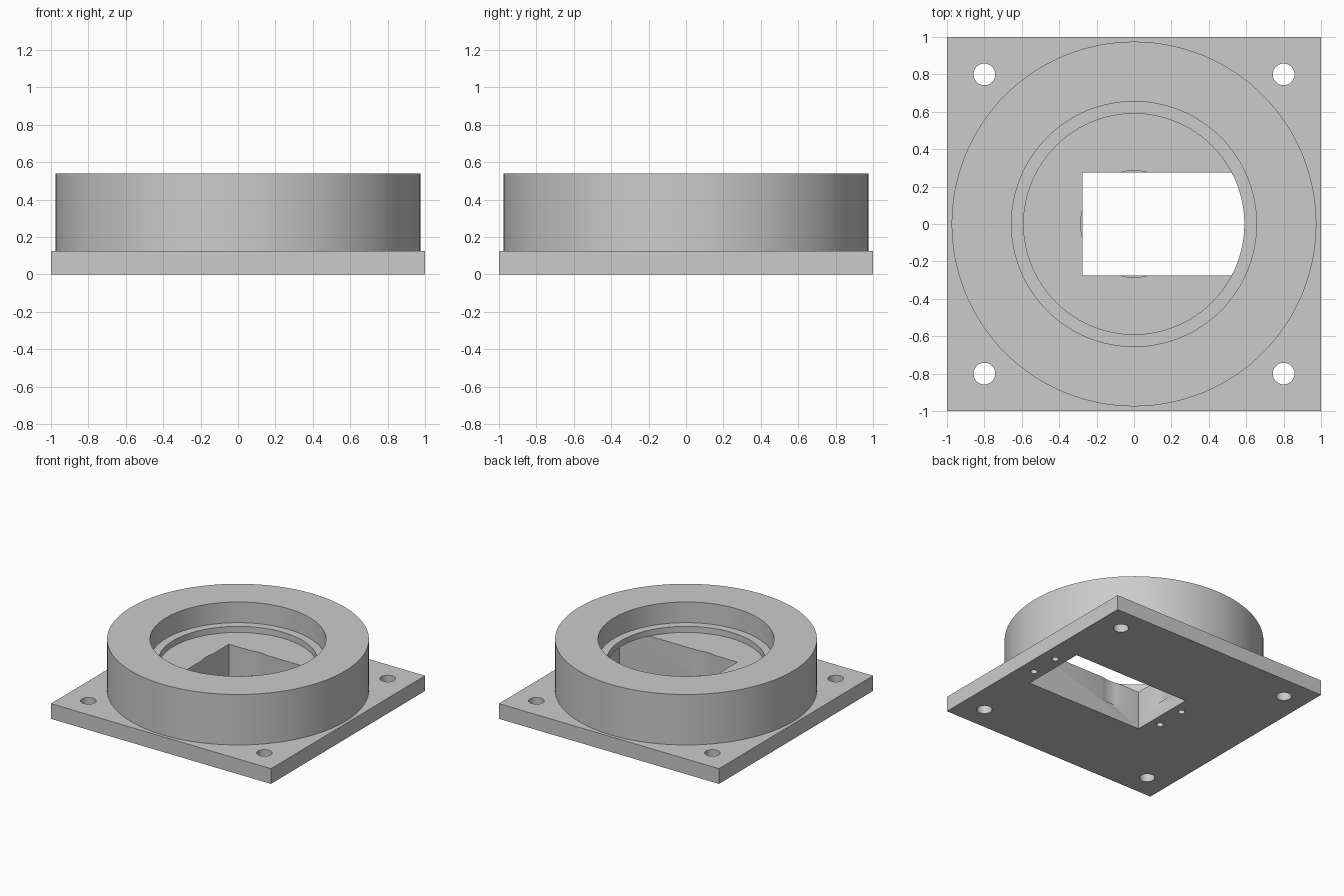
import bpy

if "Cube" in bpy.data.objects:
    bpy.data.objects.remove(bpy.data.objects["Cube"], do_unlink=True)

PLATE_TOP, RIM_TOP = 0.125, 0.54
LEDGE, FLOOR = 0.37, 0.32

grey = bpy.data.materials.new("plain_grey")
grey.use_nodes = True
colour = (0.6, 0.6, 0.6, 1)
grey.diffuse_color = colour
grey.node_tree.nodes["Principled BSDF"].inputs["Base Color"].default_value = colour


def cylinder(name, radius, z0, z1, x=0, y=0, sides=128):
    bpy.ops.mesh.primitive_cylinder_add(vertices=sides, radius=radius, depth=z1 - z0,
                                        location=(x, y, (z0 + z1) / 2))
    ob = bpy.context.object
    ob.name = name
    return ob


def box(name, x0, x1, y0, y1, z0, z1):
    bpy.ops.mesh.primitive_cube_add(size=1, location=((x0 + x1) / 2, (y0 + y1) / 2, (z0 + z1) / 2))
    ob = bpy.context.object
    ob.name = name
    ob.scale = (x1 - x0, y1 - y0, z1 - z0)
    bpy.ops.object.transform_apply(location=True, rotation=False, scale=True)
    return ob


def combine(body, tool, operation):
    """Apply one boolean and discard the tool."""
    mod = body.modifiers.new(tool.name, 'BOOLEAN')
    mod.operation, mod.solver, mod.object = operation, 'EXACT', tool
    bpy.context.view_layer.objects.active = body
    bpy.ops.object.modifier_apply(modifier=mod.name)
    bpy.data.objects.remove(tool, do_unlink=True)


# Square plate with round collar
housing = box("flanged_housing", -1, 1, -1, 1, 0, PLATE_TOP)
combine(housing, cylinder("collar", 0.975, 0.05, RIM_TOP), 'UNION')

# Stepped bore, shaft clearance and rectangular pocket open at the bottom
cutters = [
    cylinder("upper_bore", 0.655, LEDGE, 1),
    cylinder("lower_bore", 0.59, FLOOR, 1),
    cylinder("clearance", 0.285, PLATE_TOP - 0.005, 0.5),
    box("pocket", -0.275, 0.795, -0.275, 0.275, -0.2, FLOOR + 0.001),
]

# Corner bolt holes and blind screw holes
for side in (-1, 1):
    for x in (-0.8, 0.8):
        cutters.append(cylinder("bolt_hole", 0.058, -0.2, 0.3, x, side * 0.8, 48))
    for x in (-0.36, 0.88):
        cutters.append(cylinder("screw_hole", 0.026, -0.2, 0.2, x, side * 0.125, 32))

for cutter in cutters:
    combine(housing, cutter, 'DIFFERENCE')

housing.data.materials.clear()
housing.data.materials.append(grey)
bpy.ops.object.select_all(action='DESELECT')
housing.select_set(True)
bpy.context.view_layer.objects.active = housing
bpy.ops.object.shade_smooth_by_angle(angle=0.5)
